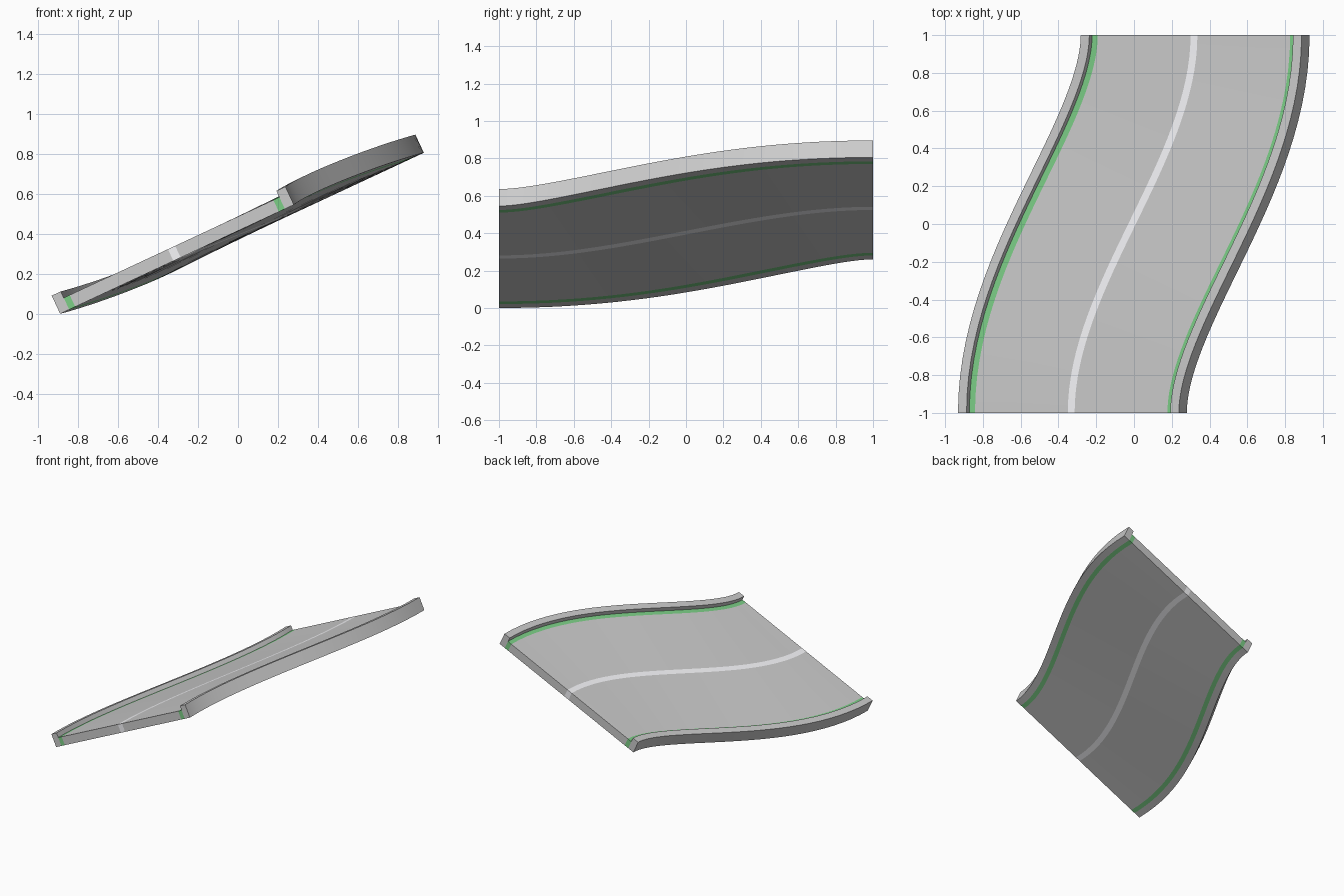
import bpy, bmesh, math
from mathutils import Vector

if "Cube" in bpy.data.objects:
    bpy.data.objects.remove(bpy.data.objects["Cube"])

BANK = math.radians(25)      # sideways tilt of the road
HALF = 0.645                 # half width of the whole road
SLAB, CURB = 0.065, 0.10     # slab thickness and curb height
SHIFT, RISE = 0.65, 0.26     # sideways and upward travel of the S-bend
STEPS = 32


def material(name, rgb):
    m = bpy.data.materials.new(name)
    m.diffuse_color = (*rgb, 1)
    m.use_nodes = True
    m.node_tree.nodes["Principled BSDF"].inputs["Base Color"].default_value = m.diffuse_color
    return m


def frame(y):
    """Centre point, side and up vectors of the banked S-curve at y."""
    t = (y + 1) / 2
    s = t * t * (3 - 2 * t)
    heading = math.atan(3 * t * (1 - t) * SHIFT)
    centre = Vector((0.02 + SHIFT * (s - 0.5), y,
                     HALF * math.sin(BANK) + RISE * s))
    flat = Vector((math.cos(heading), -math.sin(heading), 0))
    side = flat * math.cos(BANK) + Vector((0, 0, math.sin(BANK)))
    up = -flat * math.sin(BANK) + Vector((0, 0, math.cos(BANK)))
    return centre, side, up


def sweep(name, left, right, height, mat=None):
    """Sweep a rectangular strip of the cross-section along the curve."""
    bm = bmesh.new()
    rings = []
    for i in range(STEPS + 1):
        c, side, up = frame(-1 + 2 * i / STEPS)
        rings.append([bm.verts.new(c + side * u + up * v) for u, v in
                      ((left, 0), (right, 0), (right, height), (left, height))])
    for a, b in zip(rings, rings[1:]):
        for k in range(4):
            n = (k + 1) % 4
            bm.faces.new((a[k], a[n], b[n], b[k]))
    bm.faces.new(rings[0])
    bm.faces.new(rings[-1])
    bmesh.ops.recalc_face_normals(bm, faces=bm.faces[:])
    mesh = bpy.data.meshes.new(name)
    bm.to_mesh(mesh)
    bm.free()
    ob = bpy.data.objects.new(name, mesh)
    bpy.context.collection.objects.link(ob)
    if mat:
        mesh.materials.append(mat)
    bpy.ops.object.select_all(action='DESELECT')
    ob.select_set(True)
    bpy.context.view_layer.objects.active = ob
    bpy.ops.object.shade_smooth_by_angle(angle=math.radians(30))


green = material("green_paint", (0.2, 0.62, 0.24))
light = material("light_paint", (0.94, 0.94, 0.97))

# centre line runs through the full slab thickness
sweep("centre_line", -0.02, 0.02, SLAB, light)

# lanes, edge lines and raised curbs on both sides
for label, sgn in (("left", -1), ("right", 1)):
    for part, inner, outer, height, mat in (
            ("lane", 0.02, 0.562, SLAB, None),
            ("edge_line", 0.562, 0.595, SLAB, green),
            ("curb", 0.595, HALF, CURB, None)):
        lo, hi = sorted((sgn * inner, sgn * outer))
        sweep(f"{label}_{part}", lo, hi, height, mat)
